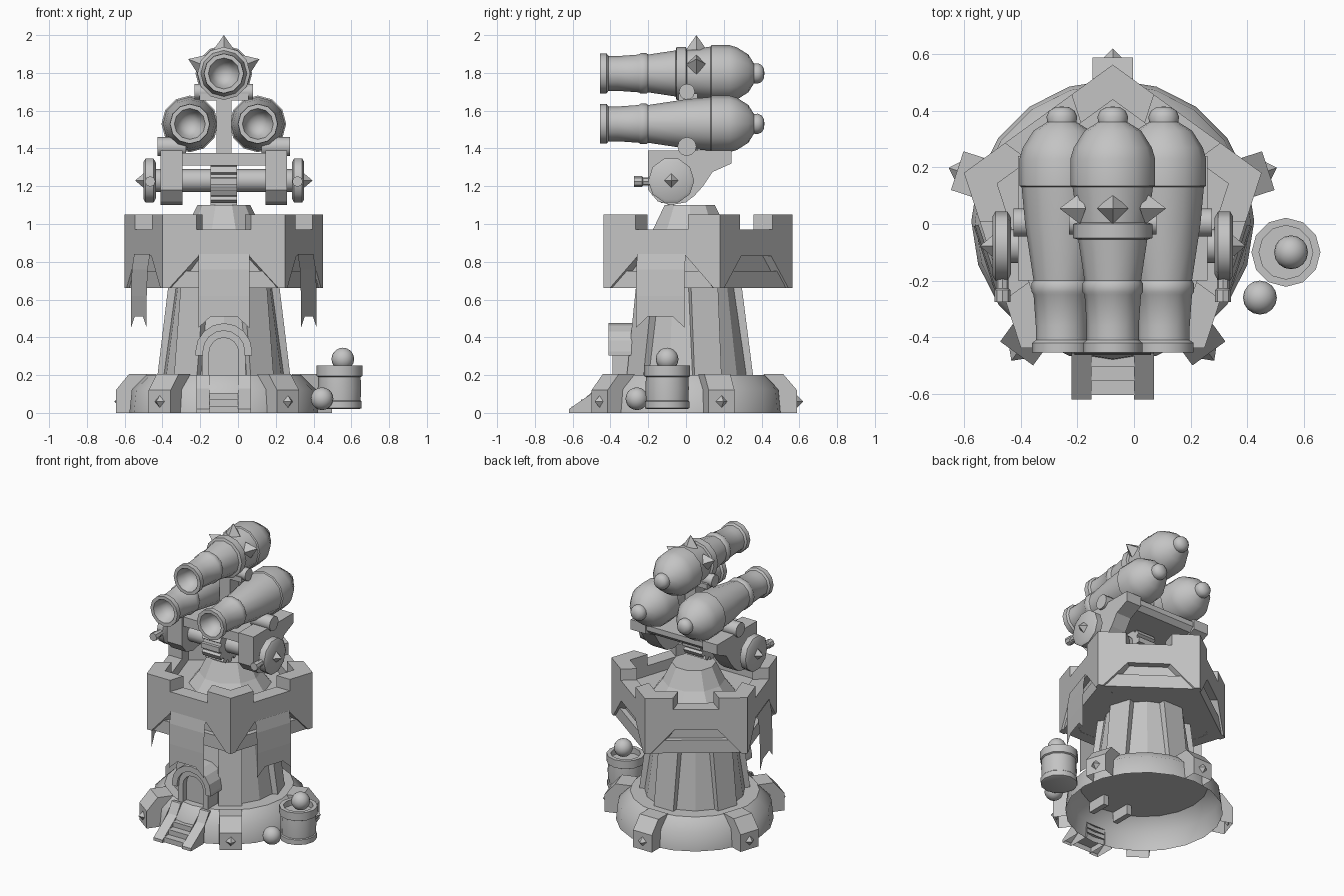
import bpy, bmesh, math
from mathutils import Matrix

if "Cube" in bpy.data.objects:
    bpy.data.objects.remove(bpy.data.objects["Cube"])

CX, CY = -0.075, 0.01
stone = bpy.data.materials.new("plain_grey")
stone.diffuse_color = (0.55, 0.55, 0.55, 1)
stone.use_nodes = True
stone.node_tree.nodes["Principled BSDF"].inputs["Base Color"].default_value = stone.diffuse_color
CORNERS = [90 + 72 * i for i in range(5)]
SIDES = [-90 + 72 * i for i in range(5)]
T = Matrix.Translation


def rot(deg, axis):
    return Matrix.Rotation(math.radians(deg), 4, axis)


def finish(name, bm, M, smooth=False):
    bmesh.ops.remove_doubles(bm, verts=bm.verts, dist=1e-5)
    bmesh.ops.transform(bm, matrix=M, verts=bm.verts)
    bmesh.ops.recalc_face_normals(bm, faces=bm.faces)
    me = bpy.data.meshes.new(name)
    bm.to_mesh(me)
    bm.free()
    me.materials.append(stone)
    ob = bpy.data.objects.new(name, me)
    bpy.context.collection.objects.link(ob)
    if smooth:
        bpy.ops.object.select_all(action='DESELECT')
        ob.select_set(True)
        bpy.context.view_layer.objects.active = ob
        bpy.ops.object.shade_smooth_by_angle(angle=math.radians(40))
    return ob


def lathe(name, prof, n, M, smooth=True, phase=0, bottom=True):
    """Revolve (radius, height) points about local z, closing the ends."""
    bm = bmesh.new()
    rings = []
    for r, z in prof:
        rings.append([bm.verts.new((r * math.cos(a), r * math.sin(a), z)) for a in
                      [math.radians(phase) + 2 * math.pi * i / n for i in range(n)]])
    for a, b in zip(rings, rings[1:]):
        for i in range(n):
            bm.faces.new((a[i], a[(i + 1) % n], b[(i + 1) % n], b[i]))
    if bottom and prof[0][0] > 0:
        bm.faces.new(rings[0])
    if prof[-1][0] > 0:
        bm.faces.new(rings[-1])
    return finish(name, bm, M, smooth)


def prism(name, pts, d0, d1, M, scale=1, skip=()):
    """Extrude a local x-z outline along local y; scale narrows the d0 end, skip leaves edges open."""
    bm = bmesh.new()
    a = [bm.verts.new((u * scale, d0, z)) for u, z in pts]
    b = [bm.verts.new((u, d1, z)) for u, z in pts]
    bm.faces.new(a)
    bm.faces.new(b)
    for i in range(len(pts)):
        j = (i + 1) % len(pts)
        if i not in skip:
            bm.faces.new((a[i], a[j], b[j], b[i]))
    return finish(name, bm, M)


def ball(name, r, loc):
    bm = bmesh.new()
    bmesh.ops.create_uvsphere(bm, u_segments=16, v_segments=10, radius=r)
    finish(name, bm, T(loc), True)


C = T((CX, CY, 0))


def side(ang):      # local y points outward
    return C @ rot(ang - 90, 'Z')


def spoke(ang):     # local x points outward
    return C @ rot(ang, 'Z')


def rect(u0, u1, z0, z1):
    return [(u0, z0), (u1, z0), (u1, z1), (u0, z1)]


def arc(w, z, n=8):
    return [(w * math.cos(math.pi * i / n), z + w * math.sin(math.pi * i / n)) for i in range(n + 1)]


# base shell, open underneath, and column
lathe("base", [(.5, 0), (.487, .125), (.41, .2)], 20, C, bottom=False)
lathe("column", [(.32, .2), (.255, .68)], 15, C, False, 6)
foot = [(.49, 0), (.578, 0), (.578, .12), (.505, .205), (.40, .205), (.478, .125)]
for a in CORNERS:
    prism("foot", foot, -.072, .072, spoke(a), skip=(0, 4, 5))
    lathe("foot_spike", [(.04, 0), (0, .04)], 4, spoke(a) @ T((.57, 0, .06)) @ rot(90, 'Y'), False)
    prism("column_rib", [(.2, .2), (.345, .2), (.285, .67), (.2, .67)], -.075, .075, spoke(a))

# battlement: five mitred walls around a floor
R = .553
AP = R * math.cos(math.pi / 5)
H = R * math.sin(math.pi / 5)
wall = [(-H, .66), (-H, 1.05), (-.145, 1.05), (-.145, .97), (.145, .97), (.145, 1.05),
        (H, 1.05), (H, .66), (.29, .66), (.135, .83), (-.135, .83), (-.29, .66)]
for a in SIDES:
    prism("battlement_wall", wall, AP - .1, AP, side(a), (AP - .1) / AP)
    prism("wall_footing", [(-.29, .66), (.29, .66), (.21, .75), (-.21, .75)], AP - .09, AP - .012, side(a), .8)
    prism("wall_recess", [(-.21, .745), (.21, .745), (.135, .83), (-.135, .83)], AP - .09, AP - .045, side(a), .8)
lathe("floor", [(R - .08, .661), (R - .08, .9)], 5, C, False, 90)
lathe("turret_mount", [(.27, .89), (.2, .98), (.14, 1.1)], 10, T((CX, .02, 0)), False)

# hanging banners on the three front sides
for a in SIDES[:2] + SIDES[4:]:
    bm = bmesh.new()
    rows = []
    for k, (r, z) in enumerate([(.455, .84), (.468, .76), (.473, .62), (.473, .51)]):
        rows.append([bm.verts.new((u, r, z - (.06 if k == 3 and i in (0, 3) else 0)))
                     for i, u in enumerate([-.135, -.07, .07, .135])])
    for p, q in zip(rows, rows[1:]):
        for i in range(3):
            bm.faces.new((p[i], p[i + 1], q[i + 1], q[i]))
    finish("banner", bm, side(a))

# doorway and steps
F = side(-90)
prism("door_frame", [(.115, .13)] + arc(.115, .32) + [(-.115, .13), (-.078, .13)]
      + arc(.078, .32)[::-1] + [(.078, .13)], .26, .40, F)
prism("door_hood", [(.15, .305)] + arc(.15, .325) + [(-.15, .305), (-.11, .305)]
      + arc(.11, .325)[::-1] + [(.11, .305)], .27, .42, F)
prism("door", [(.08, .2)] + arc(.08, .32) + [(-.08, .2)], .25, .36, F)
cheek = [(.49, 0), (.63, 0), (.63, .02), (.47, .13), (.43, .2), (.41, .2), (.478, .125)]
for s in (-1, 1):
    prism("step_cheek", cheek, s * .075, s * .145, spoke(-90), skip=(0, 5, 6))
for i in range(3):
    prism("step", rect(.475, .615 - .05 * i, .035 * i, .035 + .035 * i), -.076, .076, spoke(-90), skip=(0, 3))

# barrel and loose shot
lathe("barrel", [(.105, .02), (.118, .025), (.118, .06), (.112, .065), (.115, .13), (.112, .19), (.122, .195),
                 (.122, .25), (.095, .25), (.095, .21)], 12, T((.537, -.1, 0)))
ball("barrel_shot", .06, (.555, -.1, .285))
ball("ground_shot", .06, (.445, -.26, .075))

# cannons
bore = [(0, -.36), (.04, -.37), (.065, -.4), (.082, -.455)]
shell = [(.105, -.455), (.105, -.42), (.092, -.41), (.092, -.36), (.1, -.25), (.107, -.24), (.107, -.21), (.1, -.2)]
rear = [(.142, .13), (.15, .135), (.15, .23), (.138, .27), (.1, .33), (.052, .36), (.054, .38), (.045, .4),
        (.025, .413), (0, .415)]
band = [(.122, -.055), (.14, -.05), (.14, 0), (.125, .005)]


def cannon(name, x, z, mid):
    lathe(name, bore + shell + mid + rear, 12, T((x, 0, z)) @ rot(-90, 'X'))


def rod(name, r, x0, x1, y, z, n=12):
    lathe(name, [(r, x0), (r, x1)], n, T((0, y, z)) @ rot(90, 'Y'))


cannon("left_cannon", CX - .18, 1.53, [(.13, 0)])
cannon("right_cannon", CX + .18, 1.53, [(.13, 0)])
cannon("top_cannon", CX, 1.797, band)
for a in (22, 90, 158):
    lathe("cannon_spike", [(.055, .125), (0, .203)], 4, T((CX, .055, 1.797)) @ rot(90 - a, 'Y'), False)
rod("top_trunnion", .042, CX - .155, CX + .155, .005, 1.7)
prism("cannon_post", rect(-.04, .04, 1.34, 1.72), -.05, .05, C)
prism("post_saddle", rect(-.13, .13, 1.655, 1.69), -.05, .05, C)

# carriage, mirrored about the tower axis
plate = [(-.2, 1.39), (.24, 1.39), (.24, 1.32), (.14, 1.275), (.09, 1.2), (.045, 1.15),
         (0, 1.115), (-.08, 1.1), (-.15, 1.12), (-.2, 1.18)]
Y2X = T((CX, 0, 0)) @ rot(90, 'Z')
for s in (-1, 1):
    prism("carriage_cheek", plate, s * .22, s * .335, Y2X)
    rod("lower_trunnion", .05, CX + s * .2, CX + s * .35, .005, 1.41)
    W = T((CX, -.078, 1.23)) @ rot(s * 90, 'Y')
    lathe("wheel", [(.1, .36), (.122, .372), (.122, .415), (.105, .425), (0, .425)], 10, W, True, 18)
    lathe("wheel_spike", [(.042, .42), (0, .47)], 4, W, False)
    lathe("wheel_peg", [(.022, .1), (.022, .15), (.028, .155), (.028, .197)], 8,
          T((CX + s * .39, -.078, 1.225)) @ rot(90, 'X'))
rod("axle", .06, CX - .37, CX + .37, -.078, 1.23)
prism("carriage_bed", [(-.18, 1.31), (.2, 1.31), (.23, 1.34), (.23, 1.375), (-.18, 1.375)], -.22, .22, Y2X)

# toothed drum at the middle of the axle
gear = []
for i in range(12):
    for da, r in ((-9, .125), (7, .125), (9, .105), (19, .105)):
        t = math.radians(30 * i + da)
        gear.append((-.078 + r * math.cos(t), 1.225 + r * math.sin(t)))
prism("drum", gear, -.07, .07, Y2X)
